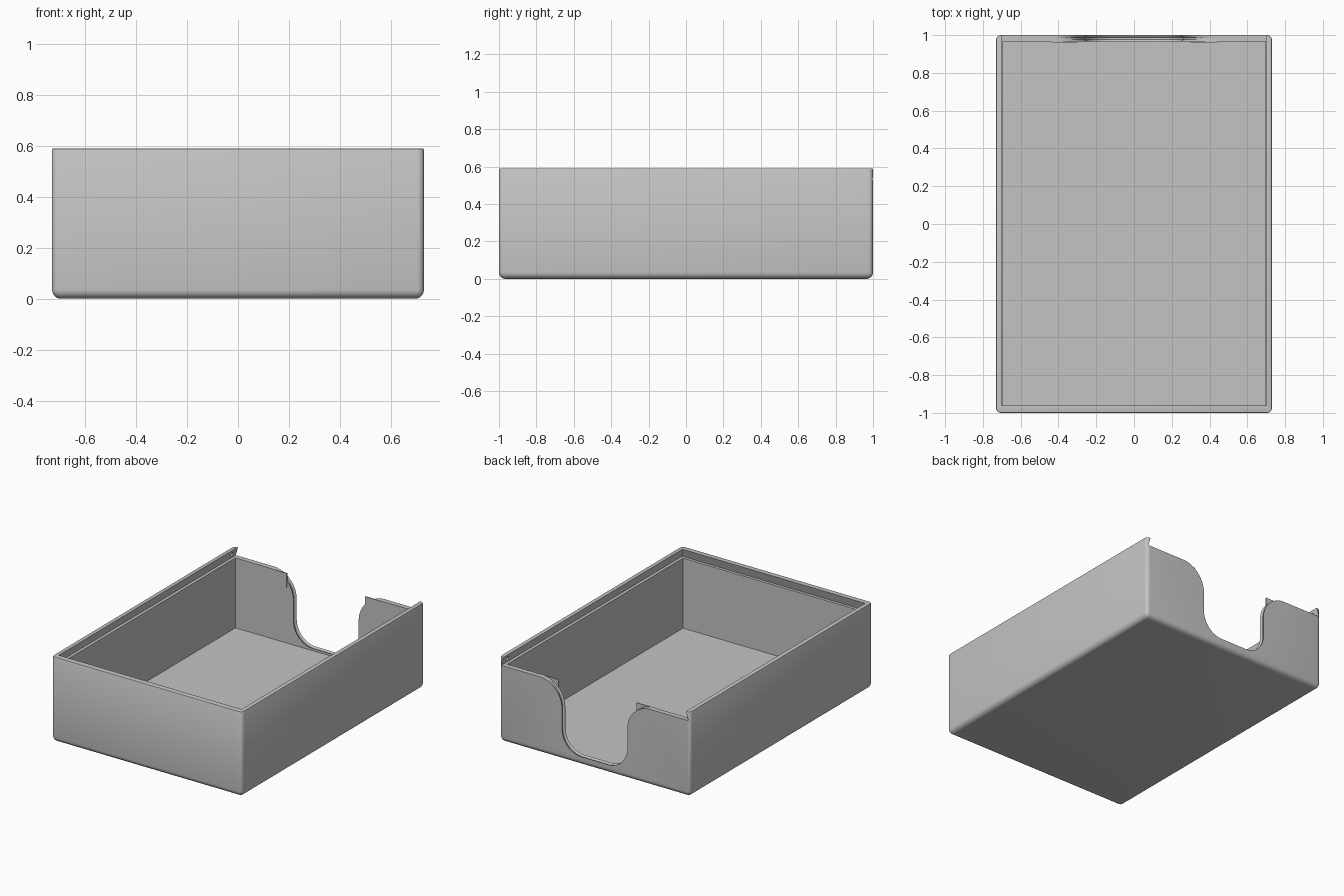
import bpy
import bmesh
from math import sin, cos, pi
from mathutils import Matrix

cube = bpy.data.objects.get("Cube")
if cube:
    bpy.data.objects.remove(cube, do_unlink=True)

W, D, H = 0.73, 1.0, 0.59      # half width, half depth, height
WALL, FLOOR = 0.035, 0.045
LEDGE = 0.53                   # height where the lid slides in

grey = bpy.data.materials.new("plain grey")
grey.use_nodes = True
colour = (0.55, 0.55, 0.55, 1)
grey.diffuse_color = colour
grey.node_tree.nodes["Principled BSDF"].inputs["Base Color"].default_value = colour


def finish(name, bm):
    bmesh.ops.recalc_face_normals(bm, faces=bm.faces)
    mesh = bpy.data.meshes.new(name)
    bm.to_mesh(mesh)
    bm.free()
    mesh.materials.append(grey)
    ob = bpy.data.objects.new(name, mesh)
    bpy.context.collection.objects.link(ob)
    return ob


def loft(name, rings):
    """Closed solid through rings that have equal point counts."""
    bm = bmesh.new()
    loops = [[bm.verts.new(p) for p in ring] for ring in rings]
    n = len(loops[0])
    for a, b in zip(loops, loops[1:]):
        for i in range(n):
            j = (i + 1) % n
            bm.faces.new((a[i], a[j], b[j], b[i]))
    bm.faces.new(loops[0])
    bm.faces.new(loops[-1])
    return finish(name, bm)


def rounded_ring(inset, z, r=0.025, steps=5):
    r = max(r - 0.6 * inset, 0.004)
    pts = []
    for k, (sx, sy) in enumerate([(1, 1), (-1, 1), (-1, -1), (1, -1)]):
        for s in range(steps + 1):
            a = (k + s / steps) * pi / 2
            pts.append((sx * (W - inset - r) + r * cos(a),
                        sy * (D - inset - r) + r * sin(a), z))
    return pts


def rectangle(x, y0, y1, z):
    return [(-x, y0, z), (x, y0, z), (x, y1, z), (-x, y1, z)]


def finger_ring(y, d, steps=14):
    """Notch outline at depth y, widened by d."""
    half = [(0.43, 0.65)]
    for s in range(steps + 1):       # flared shoulder
        a = pi / 2 * (1 + s / steps)
        half.append((0.43 + (0.18 - d) * cos(a), 0.35 + 0.181 * sin(a)))
    for s in range(steps + 1):       # rounded lower corner
        a = -pi / 2 * s / steps
        half.append((0.10 + (0.15 + d) * cos(a), 0.21 + (0.15 + d) * sin(a)))
    outline = half + [(-x, z) for x, z in reversed(half)]
    return [(x, y, z) for x, z in outline]


def cut(target, cutter):
    cutter.hide_render = True
    mod = target.modifiers.new("cut", "BOOLEAN")
    mod.operation = "DIFFERENCE"
    mod.solver = "EXACT"
    mod.object = cutter
    bpy.context.view_layer.objects.active = target
    bpy.ops.object.modifier_apply(modifier=mod.name)
    bpy.data.objects.remove(cutter, do_unlink=True)


# Outer shell: rounded bottom edge, small bevel at the rim
R = 0.035
rings = []
for s in range(7):
    a = pi / 2 * s / 6
    rings.append(rounded_ring(R * (1 - sin(a)), R * (1 - cos(a))))
rings += [rounded_ring(0, H - 0.005), rounded_ring(0.002, H - 0.001),
          rounded_ring(0.005, H)]
box = loft("box_body", rings)

# Inner cavity
cut(box, loft("cavity_cutter", [
    rectangle(W - WALL, -D + 0.04, D - WALL, FLOOR),
    rectangle(W - WALL, -D + 0.04, D - WALL, 0.56)]))

# Dovetail channel for a sliding lid, open at the back
cut(box, loft("channel_cutter", [
    rectangle(0.716, -0.98, 1.1, LEDGE),
    rectangle(0.697, -0.958, 1.1, H + 0.012)]))

# Finger notch in the back wall with rounded edges on both faces
F = 0.012
notch = [finger_ring(0.95, F)]
for s in range(6):
    a = pi / 2 * s / 5
    notch.append(finger_ring(D - WALL + F * sin(a), F * (1 - cos(a))))
for s in range(6):
    a = pi / 2 * s / 5
    notch.append(finger_ring(D - F * cos(a), F * (1 - sin(a))))
notch.append(finger_ring(1.03, F))
cut(box, loft("notch_cutter", notch))

# Catch dimples near the open end of the channel
for side in (-1, 1):
    bm = bmesh.new()
    bmesh.ops.create_uvsphere(bm, u_segments=20, v_segments=12, radius=0.014,
                              matrix=Matrix.Translation((side * 0.709, 0.945, 0.56)))
    cut(box, finish("dimple_cutter", bm))

# Thin corner tabs on the inside of the notch shoulders
parts = [box]
for side, label in ((1, "left"), (-1, "right")):
    shape = [(0.30, 0.53), (0.44, 0.53), (0.30, 0.43)]
    parts.append(loft(label + "_notch_tab", [
        [(side * x, y, z) for x, z in shape] for y in (0.962, 0.968)]))

# Smooth rounded areas, keep the hard edges
bpy.ops.object.select_all(action="DESELECT")
for ob in parts:
    ob.select_set(True)
bpy.context.view_layer.objects.active = box
bpy.ops.object.shade_smooth_by_angle(angle=pi / 6)
